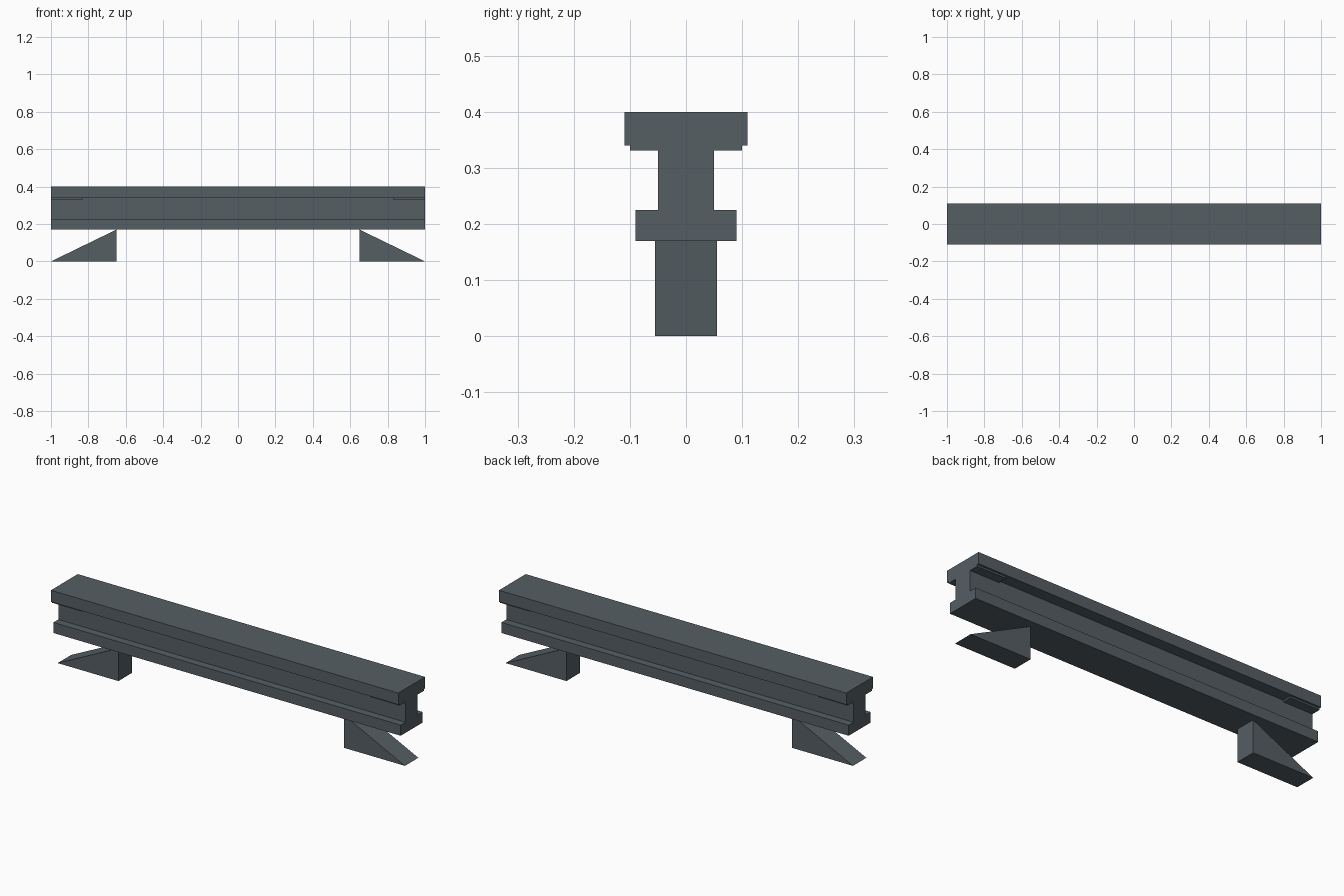
import bpy

if "Cube" in bpy.data.objects:
    bpy.data.objects.remove(bpy.data.objects["Cube"])

steel = bpy.data.materials.new("dark slate steel")
steel.diffuse_color = (0.09, 0.113, 0.127, 1)
steel.use_nodes = True
steel.node_tree.nodes["Principled BSDF"].inputs["Base Color"].default_value = steel.diffuse_color


def prism(name, profile, axis, a, b):
    """Extrude a closed 2D profile from a to b along x (profile y,z) or y (profile x,z)."""
    def place(p, t):
        return (t, p[0], p[1]) if axis == "x" else (p[0], t, p[1])
    n = len(profile)
    verts = [place(p, t) for t in (a, b) for p in profile]
    faces = [list(range(n))[::-1], list(range(n, 2 * n))]
    faces += [[i, (i + 1) % n, n + (i + 1) % n, n + i] for i in range(n)]
    mesh = bpy.data.meshes.new(name)
    mesh.from_pydata(verts, [], faces)
    # make normals point outwards
    import bmesh
    bm = bmesh.new()
    bm.from_mesh(mesh)
    bmesh.ops.recalc_face_normals(bm, faces=bm.faces)
    bm.to_mesh(mesh)
    bm.free()
    mesh.materials.append(steel)
    obj = bpy.data.objects.new(name, mesh)
    bpy.context.collection.objects.link(obj)
    return obj


# I-beam: narrow lower flange, web and wide upper flange
half = [(0.09, 0.17), (0.09, 0.225), (0.05, 0.225),
        (0.05, 0.34), (0.11, 0.34), (0.11, 0.40)]
prism("beam", half + [(-y, z) for y, z in reversed(half)], "x", -1, 1)

for side, s in (("left", -1), ("right", 1)):
    # wedge foot, tall on its inner end
    prism(side + "_foot", [(s, 0), (s * 0.65, 0), (s * 0.65, 0.17)], "y", -0.055, 0.055)
    # thin pads under the upper flange at the beam ends
    for face, f in (("front", -1), ("back", 1)):
        y0, y1 = f * 0.05, f * 0.10
        prism(f"{side}_{face}_pad", [(y0, 0.331), (y1, 0.331), (y1, 0.34), (y0, 0.34)],
              "x", s * 0.83, s)
